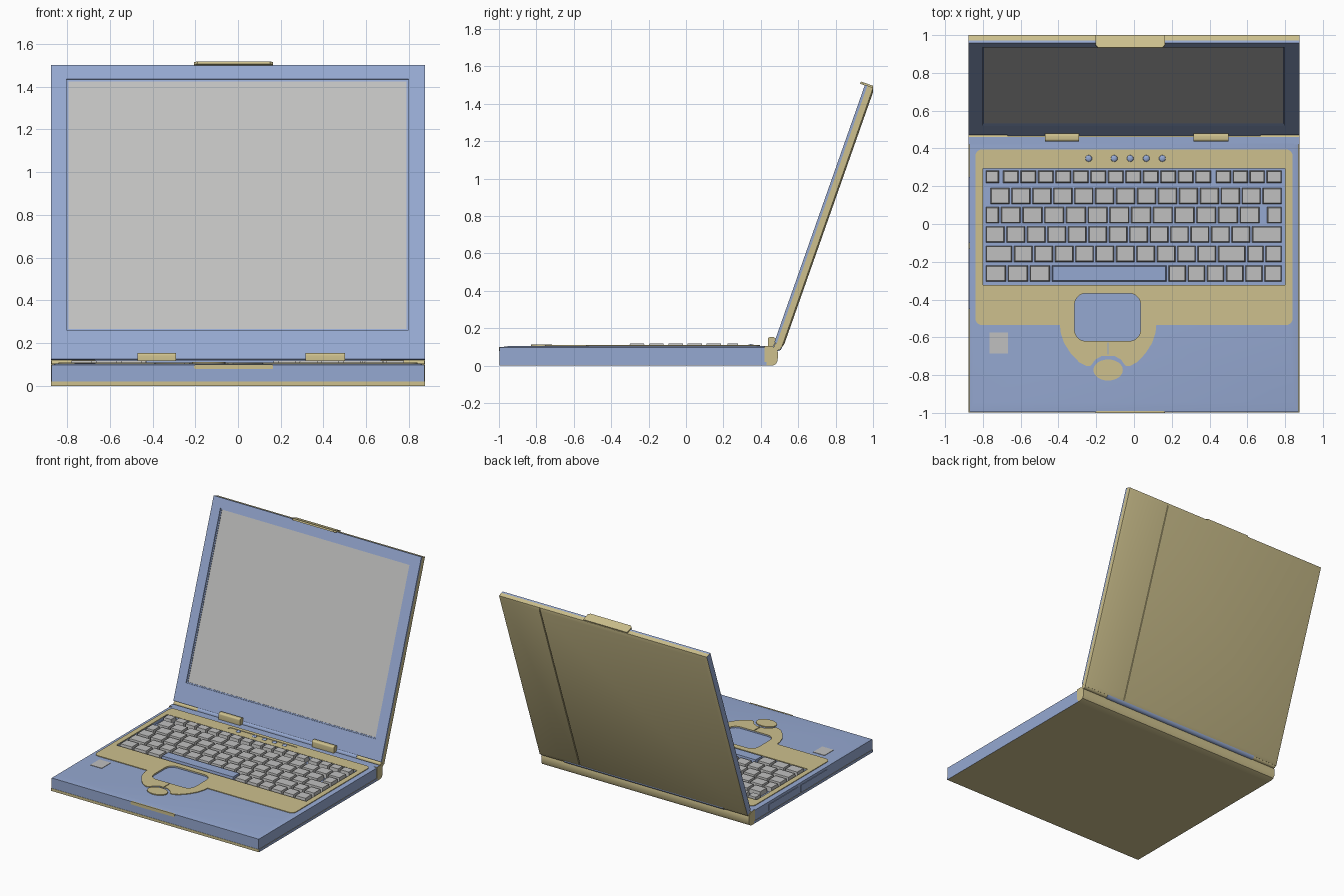
import bpy, bmesh, math
from mathutils import Matrix, Vector

cube = bpy.data.objects.get("Cube")
if cube:
    bpy.data.objects.remove(cube, do_unlink=True)


def material(name, rgb):
    m = bpy.data.materials.new(name)
    m.use_nodes = True
    col = [(c / 255) ** 2.2 for c in rgb] + [1]
    m.diffuse_color = col
    m.node_tree.nodes["Principled BSDF"].inputs["Base Color"].default_value = col
    return m


BLUE = material("slate blue plastic", (148, 167, 208))
TAN = material("tan plastic", (204, 191, 140))
GREY = material("light grey", (191, 191, 190))

# Orientations: local outline plane -> model
FLAT = ((0, 0, 0), (0, 0, 0))
SIDE = ((0, 0, 0), (math.pi / 2, 0, math.pi / 2))   # outline in y,z; depth along x
FRONT = ((0, 0, 0), (math.pi / 2, 0, 0))            # outline in x,z; depth toward front
LID = ((0, 0.472, 0.125), (math.radians(70.6), 0, 0))  # outline on the tilted lid


def rect(x0, x1, y0, y1):
    return [(x1, y1), (x0, y1), (x0, y0), (x1, y0)]


def arc(cx, cy, rx, ry, a0, a1, n):
    return [(cx + rx * math.cos(a0 + (a1 - a0) * i / n),
             cy + ry * math.sin(a0 + (a1 - a0) * i / n)) for i in range(n + 1)]


def rrect(x0, x1, y0, y1, r, n=5):
    q = math.pi / 2
    pts = []
    for k, (cx, cy) in enumerate(rect(x0 + r, x1 - r, y0 + r, y1 - r)):
        pts += arc(cx, cy, r, r, k * q, (k + 1) * q, n)
    return pts


def prism(bm, loops, z0, z1, top=None):
    """Solid between z0 and z1; first loop is the outline, the others are holes."""
    rings = []
    for k, lo in enumerate(loops):
        hi = top if top and k == 0 else lo
        rings.append([[bm.verts.new((x, y, z)) for x, y in pts]
                      for pts, z in ((lo, z0), (hi, z1))])
    for lo, hi in rings:
        for i in range(len(lo)):
            bm.faces.new((lo[i - 1], lo[i], hi[i], hi[i - 1]))
    for k in (0, 1):
        if len(rings) == 1:
            bm.faces.new(rings[0][k])
        else:
            edges = [bm.edges.get((r[k][i - 1], r[k][i]))
                     for r in rings for i in range(len(r[k]))]
            bmesh.ops.triangle_fill(bm, use_beauty=True, edges=edges, normal=(0, 0, 1))


def finish(name, bm, mats, frame=FLAT, rule=None):
    bmesh.ops.recalc_face_normals(bm, faces=bm.faces[:])
    bm.normal_update()
    if rule:
        for f in bm.faces:
            f.material_index = rule(f)
    me = bpy.data.meshes.new(name)
    bm.to_mesh(me)
    bm.free()
    for m in mats:
        me.materials.append(m)
    me.shade_smooth()
    me.set_sharp_from_angle(angle=math.radians(28))
    ob = bpy.data.objects.new(name, me)
    bpy.context.scene.collection.objects.link(ob)
    ob.location, ob.rotation_euler = frame
    return ob


def slab(name, loops, z0, z1, *mats, frame=FLAT, top=None, rule=None):
    bm = bmesh.new()
    prism(bm, loops, z0, z1, top)
    return finish(name, bm, mats, frame, rule)


# Base: tan bottom tray, blue body, deck with keyboard and touchpad wells
W = 0.872
well = rect(-0.8, 0.8, -0.322, 0.293)
pad = (rrect(-0.315, 0.035, -0.62, -0.367, 0.06))
slab("bottom_tray", [rect(-0.875, 0.875, -0.998, 0.43)], 0, 0.02, TAN, BLUE,
     rule=lambda f: int(abs(f.normal.x) > 0.9))
outline = rect(-W, W, -0.996, 0.425)
slab("base_body", [outline], 0.01, 0.085, BLUE)
slab("base_rim", [outline, well], 0.085, 0.098, BLUE)
slab("deck", [outline, well, pad], 0.098, 0.105, BLUE,
     top=rect(-0.848, 0.848, -0.945, 0.425))

# Rear rounded edge, blue on top
rear = [(0.42, 0), (0.462, 0), (0.48, 0.008), (0.49, 0.025), (0.492, 0.07),
        (0.485, 0.09), (0.46, 0.105), (0.42, 0.105)]
slab("rear_edge", [rear], -0.875, 0.875, TAN, BLUE, frame=SIDE,
     rule=lambda f: int(f.normal.y > 0.9))

# Tan deck plate with a lobe around the touchpad
mid = -0.137
lobe = [(-0.392, -0.535), (-0.388, -0.575), (-0.37, -0.63), (-0.335, -0.685),
        (-0.29, -0.732), (-0.25, -0.753), (-0.228, -0.75), (-0.205, -0.718), (-0.17, -0.698)]
lobe += [(2 * mid - x, y) for x, y in reversed(lobe)]
frame_pts = rrect(-0.84, 0.84, -0.535, 0.395, 0.035)
split = len(frame_pts) * 3 // 4
plate = frame_pts[:split] + lobe + frame_pts[split:]
slot = rrect(-0.325, 0.25, 0.328, 0.366, 0.018)
seam = rect(mid - 0.003, mid + 0.003, -0.69, -0.628)
slab("deck_plate", [plate, well, pad, slot, seam], 0.103, 0.11, TAN)
slab("indicator_slot", [slot], 0.1, 0.1065, TAN)
slab("lower_button", [arc(mid, -0.773, 0.078, 0.056, 0, math.tau * 23 / 24, 23)],
     0.1, 0.112, TAN)
slab("palm_sticker", [rect(-0.765, -0.668, -0.685, -0.575)], 0.1, 0.108, GREY)

# Small round buttons in the slot
bm = bmesh.new()
for x in (-0.24, -0.105, -0.02, 0.065, 0.15):
    bmesh.ops.create_uvsphere(bm, u_segments=16, v_segments=8, radius=0.018,
                              matrix=Matrix.Translation((x, 0.347, 0.106)) @
                              Matrix.Diagonal((1, 1, 0.5, 1)))
finish("slot_buttons", bm, [BLUE])

# Keyboard: each row is y centre, depth, and runs of (start, end, number of keys)
rows = [
    (0.25, 0.075, [(-0.79, -0.71, 1), (-0.698, 0.412, 12), (0.428, 0.787, 4)]),
    (0.148, 0.096, [(-0.765, 0.787, 14)]),
    (0.047, 0.096, [(-0.79, -0.71, 1), (-0.71, 0.67, 12), (0.7, 0.787, 1)]),
    (-0.055, 0.096, [(-0.79, -0.68, 1), (-0.68, 0.62, 12), (0.62, 0.787, 1)]),
    (-0.158, 0.096, [(-0.79, -0.64, 1), (-0.64, 0.44, 10), (0.44, 0.595, 1), (0.595, 0.787, 2)]),
    (-0.262, 0.096, [(-0.79, -0.44, 3), (0.178, 0.787, 6)]),
]


def key(bm, x0, x1, y, d):
    g, t = 0.005, 0.01
    prism(bm, [rect(x0 + g, x1 - g, y - d / 2 + g, y + d / 2 - g)], 0.083, 0.118,
          rect(x0 + t, x1 - t, y - d / 2 + t, y + d / 2 - t))


bm = bmesh.new()
for y, d, runs in rows:
    for a, b, n in runs:
        for i in range(n):
            key(bm, a + (b - a) * i / n, a + (b - a) * (i + 1) / n, y, d)
finish("keys", bm, [GREY])
bm = bmesh.new()
key(bm, -0.44, 0.178, -0.262, 0.096)
finish("space_bar", bm, [BLUE])

# Front latch plate and side drive bays
slab("front_latch_plate", [rrect(-0.205, 0.165, 0.078, 0.101, 0.01)], 0.99, 1.0,
     TAN, frame=FRONT)
for i, (a, b) in enumerate(((-0.45, -0.13), (-0.1, 0.25))):
    slab(f"drive_bay_{i + 1}", [rect(a, b, 0.03, 0.078)], -0.876, -0.868, BLUE, frame=SIDE)

# Hinges and barrel
for name, a, b in (("right_hinge", -0.47, -0.29), ("left_hinge", 0.315, 0.5)):
    slab(name, [rrect(0.438, 0.478, 0.09, 0.153, 0.012)], a, b, TAN, frame=SIDE)


def barrel(name, a, b, r, mat):
    slab(name, [arc(0.49, 0.102, r, r, 0, math.tau * 15 / 16, 15)], a, b, mat, frame=SIDE)


barrel("hinge_barrel", -0.67, 0.67, 0.024, BLUE)
barrel("right_barrel_end", -0.872, -0.67, 0.02, TAN)
barrel("left_barrel_end", 0.67, 0.872, 0.02, TAN)

# Lid: blue bezel, inner ledge, screen, tan shell, two back panels with a groove
H = 1.46
slab("lid_bezel", [rect(-0.875, 0.875, 0, H), rect(-0.802, 0.797, 0.145, 1.39)],
     -0.014, 0, BLUE, frame=LID)
slab("screen_ledge", [rect(-0.81, 0.805, 0.138, 1.398), rect(-0.793, 0.788, 0.153, 1.381)],
     -0.016, -0.007, BLUE, frame=LID)
slab("screen", [rect(-0.8, 0.795, 0.146, 1.388)], -0.02, -0.011, GREY, frame=LID)
slab("lid_shell", [rect(-0.875, 0.875, -0.015, H)], -0.046, -0.014, TAN, BLUE, frame=LID,
     rule=lambda f: int(f.normal.x < -0.9))
groove = 0.53
slab("back_panel_wide", [rect(-0.875, groove - 0.004, -0.015, H)], -0.046, -0.054, TAN,
     frame=LID, top=rect(-0.85, groove - 0.004, 0.01, H - 0.025))
slab("back_panel_narrow", [rect(groove + 0.004, 0.875, -0.015, H)], -0.046, -0.054, TAN,
     frame=LID, top=rect(groove + 0.004, 0.85, 0.01, H - 0.025))

# Lid latch hooked over the top edge
slab("lid_latch", [rect(-0.205, 0.165, H - 0.004, H + 0.009)], -0.044, 0.012, TAN, frame=LID)
slab("lid_latch_lip", [rect(-0.205, 0.165, H - 0.004, H + 0.009)], 0.012, 0.026, TAN,
     frame=LID, top=rect(-0.19, 0.15, H - 0.004, H + 0.009))
